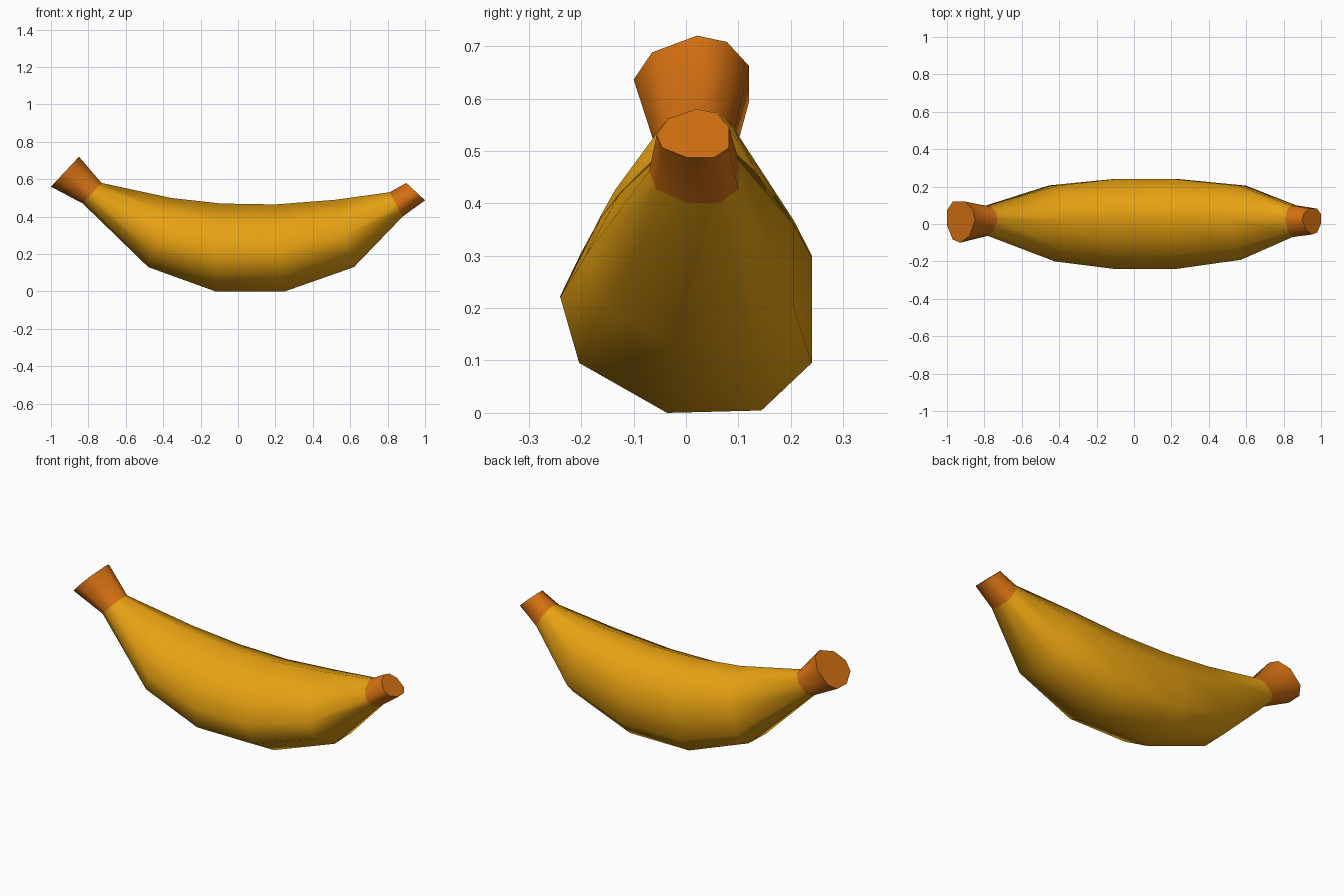
import bpy, bmesh
from mathutils import Vector

if "Cube" in bpy.data.objects:
    bpy.data.objects.remove(bpy.data.objects["Cube"])


def material(name, rgb):
    m = bpy.data.materials.new(name)
    m.diffuse_color = (*rgb, 1)
    m.use_nodes = True
    m.node_tree.nodes["Principled BSDF"].inputs["Base Color"].default_value = m.diffuse_color
    return m


peel = material("yellow_peel", (0.80, 0.36, 0.006))
tip = material("orange_tip", (0.65, 0.16, 0.006))

# Nine-sided cross-section: (sideways, upwards), each from -1 to 1
SECTION = [(-1, -.05), (-.85, -.59), (-.15, -1), (.6, -.98), (1, -.59),
           (1, .28), (.62, .85), (.1, 1), (-.68, .6)]

# Rings along the fruit: top x, top z, bottom x, bottom z, y centre, y half-width
RINGS = [
    (-.85, .72, -1.0, .56, .01, .11),
    (-.73, .58, -.83, .47, .015, .078),
    (-.36, .50, -.48, .13, .003, .203),
    (-.09, .47, -.12, .0, 0, .24),
    (.20, .465, .25, .0, 0, .24),
    (.52, .49, .62, .13, .007, .198),
    (.81, .53, .88, .40, .015, .085),
    (.90, .58, 1.0, .487, .013, .069),
]

bm = bmesh.new()
rings = []
for tx, tz, bx, bz, yc, yw in RINGS:
    top, bottom = Vector((tx, 0, tz)), Vector((bx, 0, bz))
    mid, half = (top + bottom) / 2, (top - bottom) / 2
    rings.append([bm.verts.new(mid + half * v + Vector((0, yc + yw * u, 0)))
                  for u, v in SECTION])

# Skin between rings; first and last spans are the orange stem and tip
n = len(SECTION)
for i, (a, b) in enumerate(zip(rings, rings[1:])):
    for k in range(n):
        f = bm.faces.new((a[k], a[(k + 1) % n], b[(k + 1) % n], b[k]))
        f.smooth = True
        f.material_index = 1 if i in (0, len(rings) - 2) else 0

# Flat end caps with crisp rims
for ring in (rings[0], rings[-1]):
    cap = bm.faces.new(ring)
    cap.material_index = 1
    for e in cap.edges:
        e.smooth = False

bmesh.ops.recalc_face_normals(bm, faces=bm.faces)
mesh = bpy.data.meshes.new("banana")
bm.to_mesh(mesh)
bm.free()
mesh.materials.append(peel)
mesh.materials.append(tip)
bpy.context.collection.objects.link(bpy.data.objects.new("banana", mesh))
